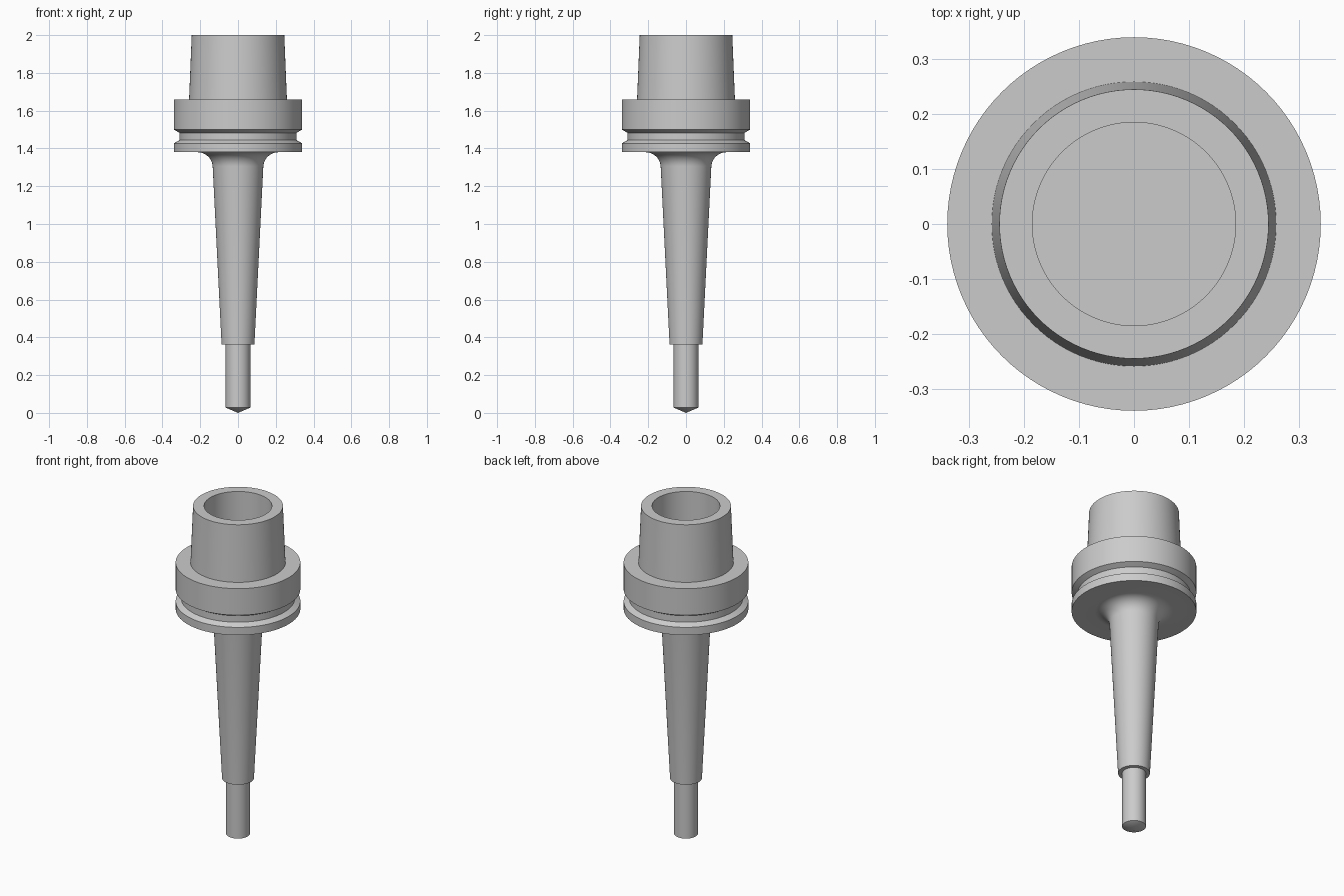
import bpy, bmesh, math

cube = bpy.data.objects.get("Cube")
if cube:
    bpy.data.objects.remove(cube, do_unlink=True)

SEGMENTS = 96

steel = bpy.data.materials.new("steel_grey")
steel.use_nodes = True
colour = (0.6, 0.6, 0.6, 1)
steel.diffuse_color = colour
steel.node_tree.nodes["Principled BSDF"].inputs["Base Color"].default_value = colour


def lathe(name, profile):
    """Spin an (r, z) profile around the z axis."""
    bm = bmesh.new()
    verts = [bm.verts.new((r, 0, z)) for r, z in profile]
    edges = [bm.edges.new(pair) for pair in zip(verts, verts[1:])]
    bmesh.ops.spin(bm, geom=verts + edges, cent=(0, 0, 0), axis=(0, 0, 1),
                   angle=math.tau, steps=SEGMENTS, use_duplicate=False)
    bmesh.ops.remove_doubles(bm, verts=bm.verts, dist=0.0001)
    bmesh.ops.recalc_face_normals(bm, faces=bm.faces)
    mesh = bpy.data.meshes.new(name)
    bm.to_mesh(mesh)
    bm.free()
    mesh.materials.append(steel)
    obj = bpy.data.objects.new(name, mesh)
    bpy.context.collection.objects.link(obj)
    bpy.ops.object.select_all(action="DESELECT")
    obj.select_set(True)
    bpy.context.view_layer.objects.active = obj
    bpy.ops.object.shade_smooth_by_angle(angle=math.radians(20))
    return obj


# Fillet arc joining the tapered stem to the underside of the flange
FILLET = 0.08
fillet = []
for i in range(13):
    a = math.radians(4 + 86 * i / 12)
    fillet.append((0.214 - FILLET * math.cos(a), 1.3 + FILLET * math.sin(a)))

# Holder: stem, fillet, grooved flange, hollow taper
stem = [(0, 0.362), (0.087, 0.362)]
flange = [(0.34, 1.38), (0.34, 1.427), (0.31, 1.444),
          (0.31, 1.483), (0.34, 1.5), (0.34, 1.66)]
taper = [(0.259, 1.66), (0.245, 2.0), (0.185, 2.0), (0.185, 1.66), (0, 1.66)]
lathe("tool_holder", stem + fillet + flange + taper)

# Cutting tool shank with a shallow conical tip
lathe("tool_shank", [(0, 0), (0.065, 0.028), (0.065, 0.362), (0, 0.362)])
